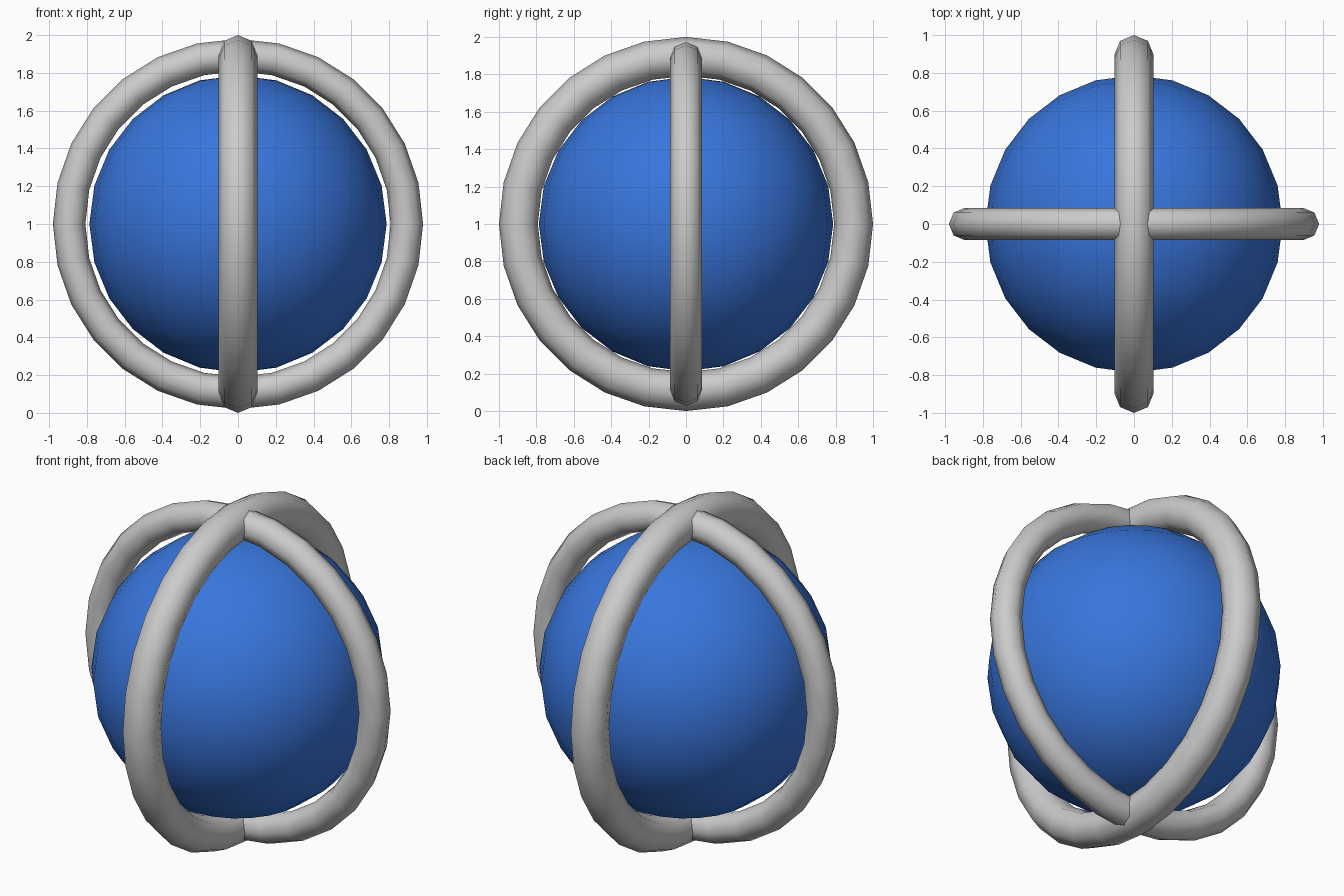
import bpy
from math import pi, radians

if "Cube" in bpy.data.objects:
    bpy.data.objects.remove(bpy.data.objects["Cube"])

CENTRE = (0, 0, 1)


def smooth(name):
    obj = bpy.context.object
    obj.name = name
    bpy.ops.object.shade_smooth_by_angle(angle=radians(50))
    return obj


def ring(name, major, minor, rotation):
    bpy.ops.mesh.primitive_torus_add(
        major_radius=major, minor_radius=minor, major_segments=28,
        minor_segments=8, location=CENTRE, rotation=rotation)
    return smooth(name)


# Blue core ball
bpy.ops.mesh.primitive_uv_sphere_add(
    segments=24, ring_count=12, radius=0.787, location=CENTRE)
ball = smooth("core_ball")
blue = bpy.data.materials.new("blue")
blue.diffuse_color = (0.04, 0.18, 0.72, 1)
blue.use_nodes = True
blue.node_tree.nodes["Principled BSDF"].inputs["Base Color"].default_value = blue.diffuse_color
ball.data.materials.append(blue)

# Two crossed upright rings: thin one facing front, thick one facing sideways
ring("front_ring", 0.894, 0.086, (pi / 2, 0, 0))
ring("side_ring", 0.896, 0.104, (0, pi / 2, 0))
